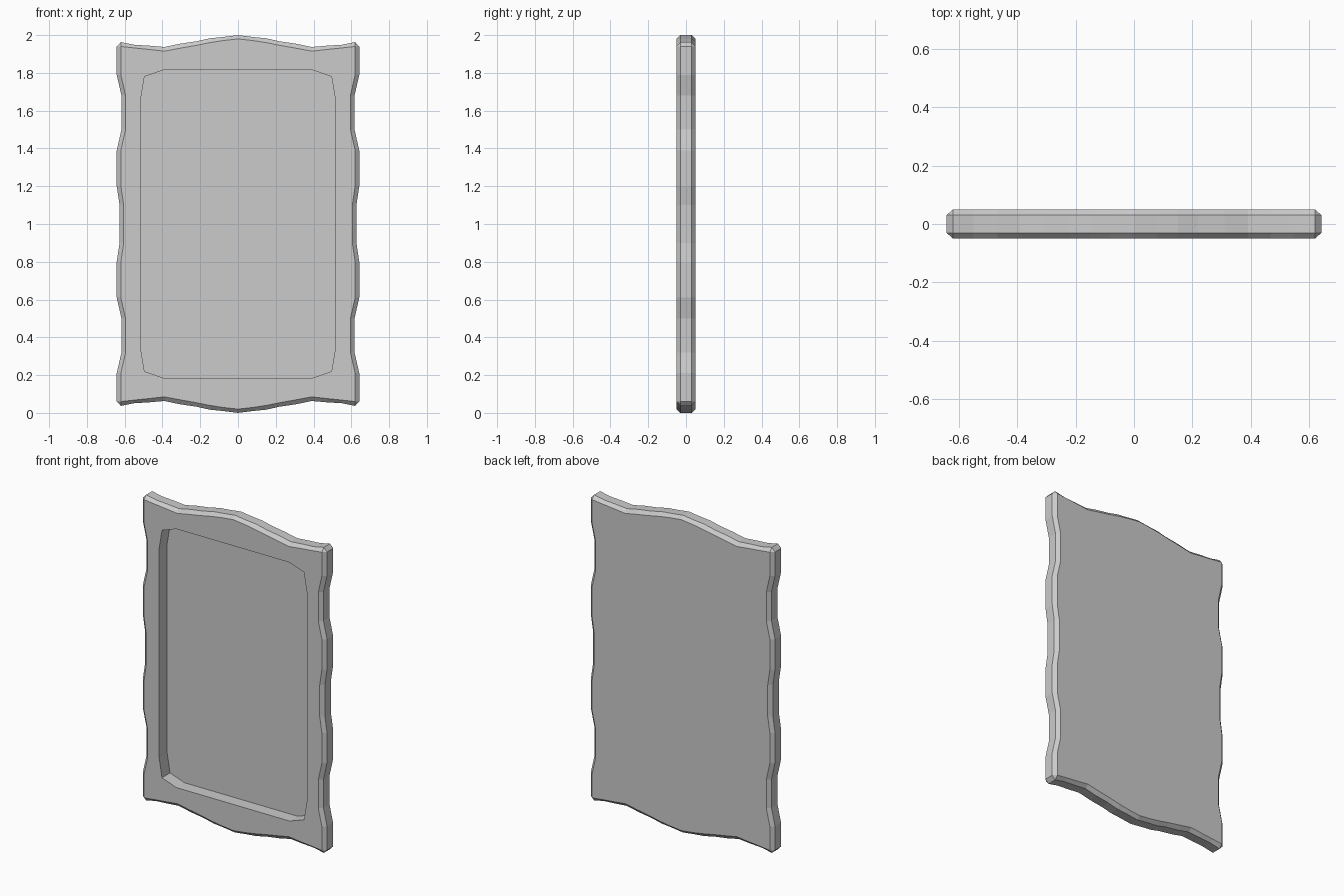
import bpy, bmesh

if "Cube" in bpy.data.objects:
    bpy.data.objects.remove(bpy.data.objects["Cube"])

# Quarter profiles (x, height above middle), from top centre round to right side.
# Top edge: x, cap height, rim height
TOP = [(0, .98, 1.0), (.08, .971, .99), (.15, .96, .983), (.22, .946, .967),
       (.31, .93, .954), (.39, .915, .937), (.47, .924, .944),
       (.55, .932, .949), (.62, .94, .963)]
# Side edge: height, cap x (rim is offset outwards)
SIDE = [(.94, .62), (.79, .62), (.68, .595), (.5, .595), (.39, .62),
        (.2, .62), (.1, .605)]
RECESS = [(.395, .815), (.495, .78), (.515, .66)]

cap = [(x, c) for x, c, r in TOP] + [(x, z) for z, x in SIDE]
rim = [(x, r) for x, c, r in TOP] + [(x + .022, z) for z, x in SIDE]


def full_loop(quarter):
    """Mirror a quarter profile in x and z into a closed loop."""
    right = quarter + [(x, -z) for x, z in reversed(quarter)]
    left = [(-x, z) for x, z in reversed(right) if x > 0]
    return right + left


bm = bmesh.new()


def ring(quarter, y):
    return [bm.verts.new((x, y, z + 1)) for x, z in full_loop(quarter)]


def bridge(a, b):
    n = len(a)
    for i in range(n):
        j = (i + 1) % n
        bm.faces.new((a[i], a[j], b[j], b[i]))


# Bevelled wavy outer edge
front = ring(cap, -.05)
rim_front = ring(rim, -.03)
rim_back = ring(rim, .03)
back = ring(cap, .05)
bridge(front, rim_front)
bridge(rim_front, rim_back)
bridge(rim_back, back)
bm.faces.new(back)

# Recessed mirror panel
lip = ring(RECESS, -.05)
floor = ring(RECESS, .03)
bridge(lip, floor)
bm.faces.new(floor)

# Close the corners, then fill the front border
bmesh.ops.remove_doubles(bm, verts=bm.verts[:], dist=1e-4)
border = [e for e in bm.edges if e.is_boundary]
bmesh.ops.triangle_fill(bm, edges=border, use_beauty=True, use_dissolve=False)
bmesh.ops.recalc_face_normals(bm, faces=bm.faces[:])

mesh = bpy.data.meshes.new("mirror_frame")
bm.to_mesh(mesh)
bm.free()
bpy.context.collection.objects.link(bpy.data.objects.new("mirror_frame", mesh))
